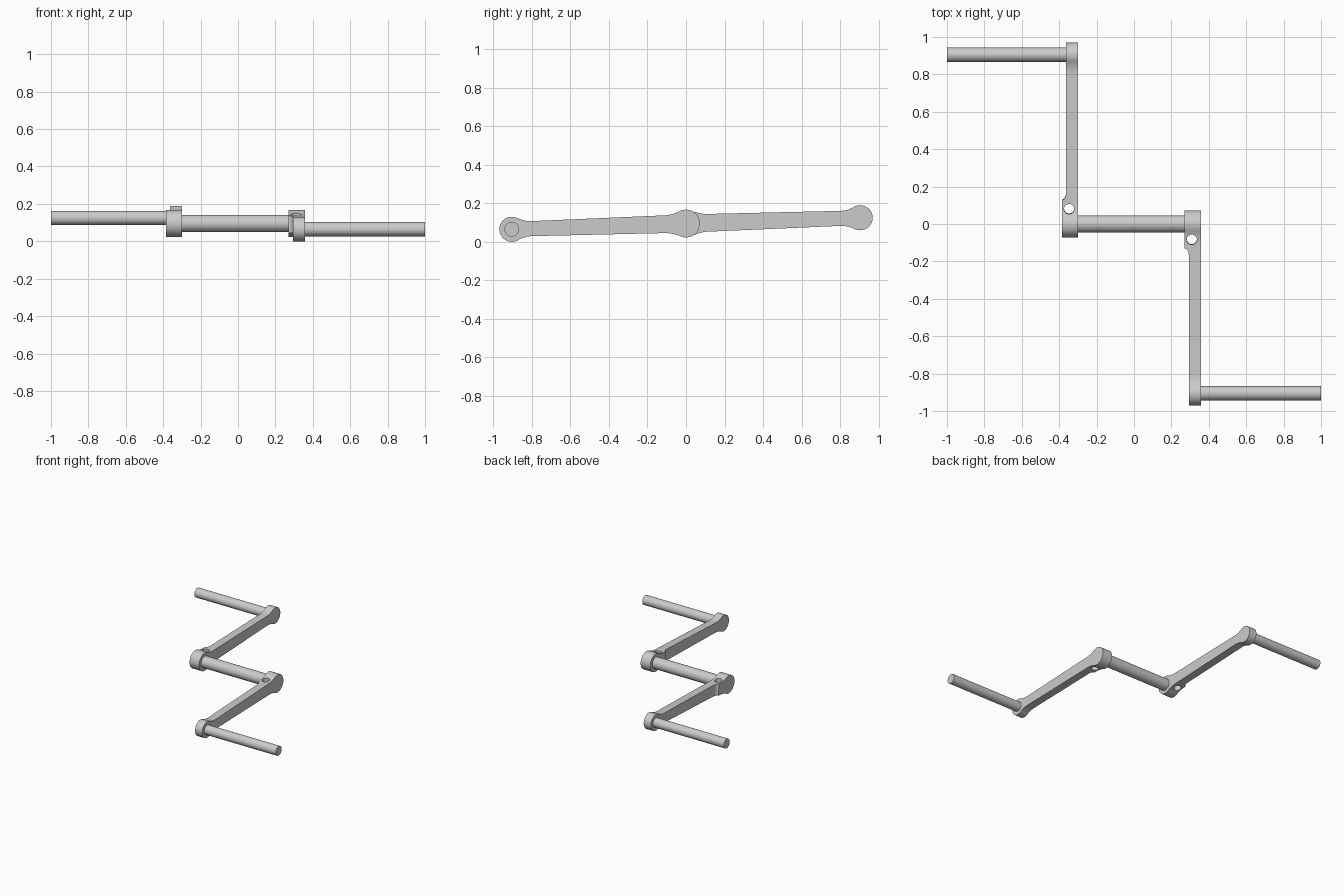
import bpy, bmesh
from math import atan2, cos, sin, pi, sqrt
from mathutils import Matrix

if "Cube" in bpy.data.objects:
    bpy.data.objects.remove(bpy.data.objects["Cube"])

AXIS_Z, REACH, RISE = 0.095, 0.905, 0.03
HUB_R, TIP_R = 0.072, 0.065
THICK, THIN = 0.086, 0.064
TILT = atan2(RISE, REACH)


def prism(name, pts, place, depth):
    """Extrude a closed 2D outline; place(u, v, w) maps it to 3D."""
    bm = bmesh.new()
    lower = [bm.verts.new(place(u, v, 0)) for u, v in pts]
    upper = [bm.verts.new(place(u, v, depth)) for u, v in pts]
    bm.faces.new(lower)
    bm.faces.new(upper[::-1])
    n = len(pts)
    for i in range(n):
        j = (i + 1) % n
        bm.faces.new((lower[i], upper[i], upper[j], lower[j]))
    bmesh.ops.recalc_face_normals(bm, faces=bm.faces)
    mesh = bpy.data.meshes.new(name)
    bm.to_mesh(mesh)
    bm.free()
    ob = bpy.data.objects.new(name, mesh)
    bpy.context.collection.objects.link(ob)
    return ob


def select(ob):
    bpy.ops.object.select_all(action='DESELECT')
    ob.select_set(True)
    bpy.context.view_layer.objects.active = ob


def smooth(ob):
    select(ob)
    bpy.ops.object.shade_smooth_by_angle(angle=0.5)


def cut(ob, tool, operation):
    mod = ob.modifiers.new("cut", 'BOOLEAN')
    mod.operation, mod.object, mod.solver = operation, tool, 'EXACT'
    select(ob)
    bpy.ops.object.modifier_apply(modifier=mod.name)
    bpy.data.objects.remove(tool)


def rod(name, x0, x1, y, z, r):
    ring = [(y + r * cos(2 * pi * i / 48), z + r * sin(2 * pi * i / 48)) for i in range(48)]
    ob = prism(name, ring, lambda u, v, w: (x0 + w, u, v), x1 - x0)
    smooth(ob)
    return ob


def boss(r, half, fillet):
    """Upper half of a round boss, from its outer pole through a concave fillet."""
    cx = sqrt((r + fillet) ** 2 - (half + fillet) ** 2)
    a = atan2(half + fillet, cx)
    pts = [(r * cos(t), r * sin(t)) for t in [pi + (a - pi) * i / 24 for i in range(25)]]
    for i in range(1, 9):
        t = a + pi + (pi / 2 - a) * i / 8
        pts.append((cx + fillet * cos(t), half + fillet + fillet * sin(t)))
    return pts


def arm(name, x_flush, angle):
    # side outline: hub, tapered bar and round tip
    top = boss(HUB_R, 0.046, 0.2) + [(REACH - u, v) for u, v in reversed(boss(TIP_R, 0.039, 0.15))]
    outline = top + [(u, -v) for u, v in reversed(top[1:-1])]
    ob = prism(name, outline, lambda u, v, w: (w - THICK, u, v), THICK)
    # top outline: thick clamp stepping down to the thinner bar
    step, run = THICK - THIN, 0.036
    plan = [(0.1, -0.2), (0.1, 1.2), (-THIN, 1.2)]
    plan += [(-THIN - step * (1 - cos(t)), 0.13 + run * (1 - sin(t)))
             for t in [pi / 2 * i / 8 for i in range(9)]]
    plan += [(-0.2, 0.13), (-0.2, -0.2)]
    cut(ob, prism("plan_cutter", plan, lambda u, v, w: (u, v, w - 0.3), 0.6), 'INTERSECT')
    # clamp bolt hole
    hole = [(-0.048 + 0.027 * cos(2 * pi * i / 32), 0.082 + 0.027 * sin(2 * pi * i / 32)) for i in range(32)]
    cut(ob, prism("hole_cutter", hole, lambda u, v, w: (u, v, w - 0.3), 0.6), 'DIFFERENCE')
    ob.data.transform(Matrix.Translation((x_flush, 0, AXIS_Z)) @ Matrix.Rotation(angle, 4, 'X'))
    smooth(ob)


# opposed crank arms
arm("left_crank_arm", -0.299, TILT)
arm("right_crank_arm", 0.357, TILT + pi)

# centre axle and the two outer spindles
rod("centre_axle", -0.31, 0.28, 0, AXIS_Z, 0.046)
rod("left_spindle", -1, -0.355, REACH, AXIS_Z + RISE, 0.038)
rod("right_spindle", 0.35, 1, -REACH, AXIS_Z - RISE, 0.038)
